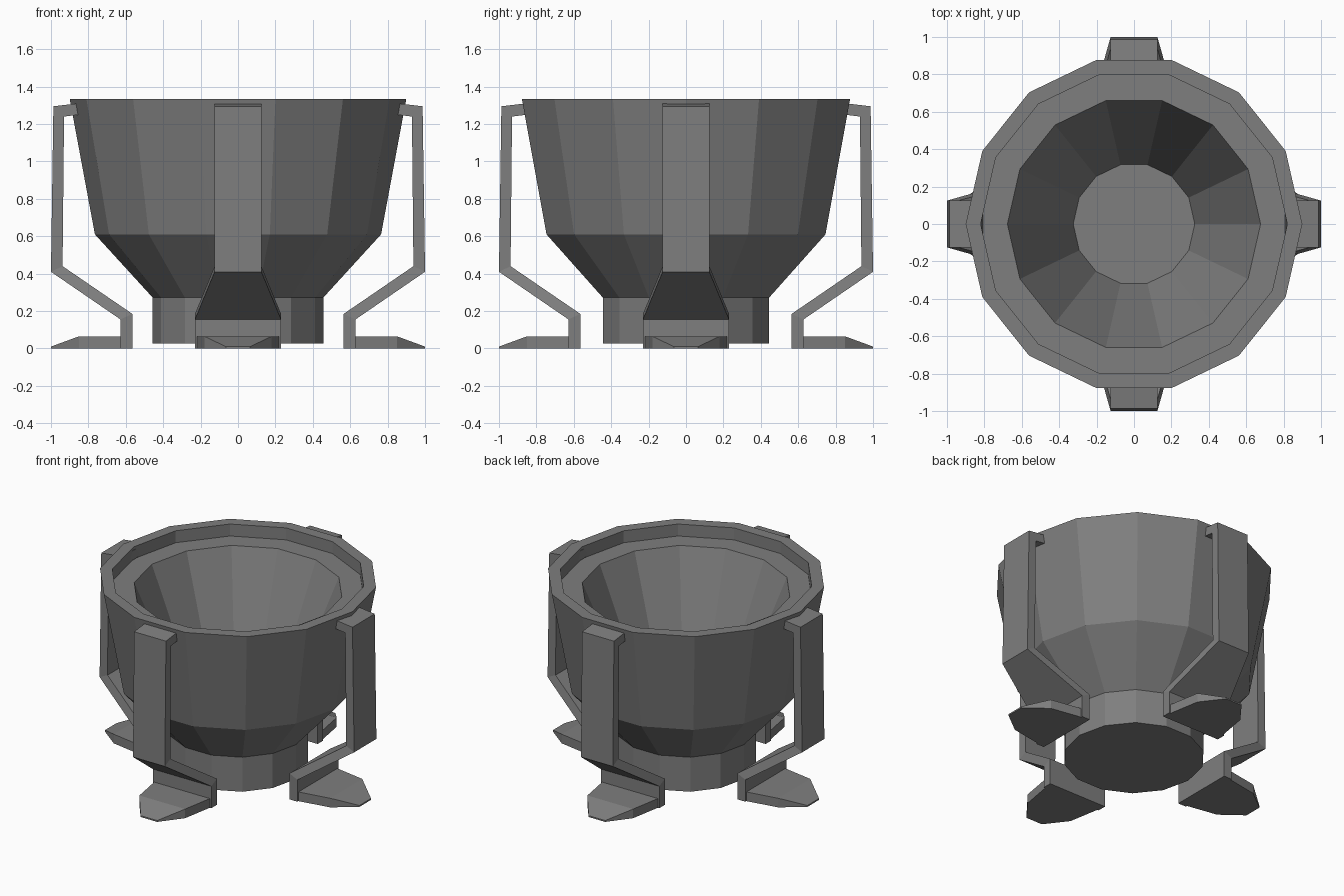
import bpy, bmesh
from math import cos, sin, pi
from mathutils import Matrix

cube = bpy.data.objects.get("Cube")
if cube:
    bpy.data.objects.remove(cube, do_unlink=True)

grey = bpy.data.materials.new("plain grey")
grey.use_nodes = True
COLOUR = (0.21, 0.21, 0.21, 1)
grey.diffuse_color = COLOUR
grey.node_tree.nodes["Principled BSDF"].inputs["Base Color"].default_value = COLOUR


def loft(name, rings, turn=0):
    """Skin a row of equal-sized closed rings, cap both ends and turn about z."""
    bm = bmesh.new()
    loops = [[bm.verts.new(p) for p in ring] for ring in rings]
    n = len(loops[0])
    for a, b in zip(loops, loops[1:]):
        for i in range(n):
            j = (i + 1) % n
            bm.faces.new((a[i], a[j], b[j], b[i]))
    bm.faces.new(loops[0])
    bm.faces.new(loops[-1])
    bmesh.ops.recalc_face_normals(bm, faces=bm.faces)
    bm.transform(Matrix.Rotation(turn, 4, "Z"))
    mesh = bpy.data.meshes.new(name)
    bm.to_mesh(mesh)
    bm.free()
    mesh.materials.append(grey)
    obj = bpy.data.objects.new(name, mesh)
    bpy.context.collection.objects.link(obj)
    return obj


# Bowl: base, flare, wall, rim, inner ledge, hollow (radius, height)
SIDES = 14
profile = [(0.456, 0.027), (0.456, 0.272), (0.765, 0.61), (0.9, 1.335),
           (0.82, 1.335), (0.82, 1.25), (0.677, 1.25), (0.325, 0.4)]
loft("bowl", [[(r * cos(2 * pi * i / SIDES), r * sin(2 * pi * i / SIDES), z)
               for i in range(SIDES)] for r, z in profile])

# Leg sections: outer (x, z), inner (x, z), half width
leg = [((0.815, 1.315), (0.807, 1.255), 0.125),
       ((0.987, 1.295), (0.93, 1.24), 0.125),
       ((1.0, 0.41), (0.938, 0.44), 0.125),
       ((0.628, 0.155), (0.565, 0.185), 0.23),
       ((0.628, 0.0), (0.565, 0.0), 0.23)]
leg_rings = [[(a[0], -w, a[1]), (a[0], w, a[1]), (b[0], w, b[1]), (b[0], -w, b[1])]
             for a, b, w in leg]

# Foot sections: x, half width, height
foot = [(0.57, 0.229, 0.065), (0.85, 0.18, 0.065), (1.0, 0.065, 0.01)]
foot_rings = [[(x, -w, 0), (x, w, 0), (x, w, z), (x, -w, z)] for x, w, z in foot]

# Four legs with feet
for k, side in enumerate(("left", "back", "right", "front")):
    loft(side + "_leg", leg_rings, k * pi / 2)
    loft(side + "_foot", foot_rings, k * pi / 2)
